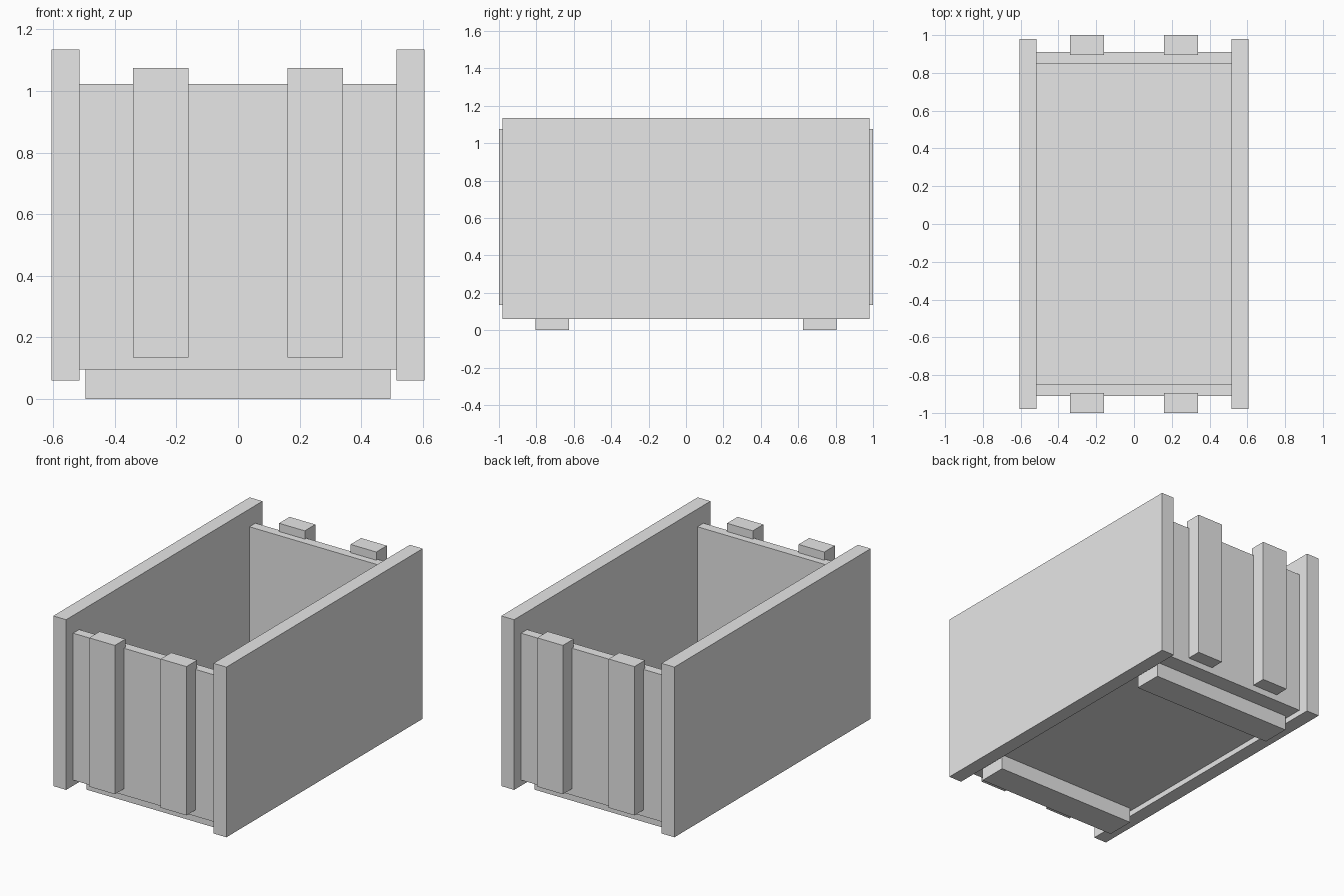
import bpy

cube = bpy.data.objects.get("Cube")
if cube:
    bpy.data.objects.remove(cube, do_unlink=True)

# Single plain material
grey = bpy.data.materials.new("plain_grey")
grey.use_nodes = True
colour = (0.8, 0.8, 0.8, 1)
grey.diffuse_color = colour
grey.node_tree.nodes["Principled BSDF"].inputs["Base Color"].default_value = colour


def board(name, x, y, z):
    """Box board spanning the given (low, high) ranges."""
    bpy.ops.mesh.primitive_cube_add(size=1)
    ob = bpy.context.object
    ob.name = name
    ob.location = [(a + b) / 2 for a, b in (x, y, z)]
    ob.scale = [b - a for a, b in (x, y, z)]
    bpy.ops.object.transform_apply(location=False, rotation=False, scale=True)
    ob.data.materials.append(grey)
    return ob


def span(sign, low, high):
    """Range mirrored to the chosen side."""
    return sorted((sign * low, sign * high))


# Floor between the long sides
board("floor", (-0.515, 0.515), (-0.91, 0.91), (0.095, 0.14))

# Long side boards
for side, s in (("left", 1), ("right", -1)):
    board(side + "_side", span(s, 0.515, 0.605), (-0.98, 0.98), (0.06, 1.135))

# End panels, their upright battens and the runners underneath
for end, e in (("front", -1), ("back", 1)):
    board(end + "_panel", (-0.515, 0.515), span(e, 0.85, 0.91), (0.14, 1.023))
    board(end + "_runner", (-0.495, 0.495), span(e, 0.625, 0.805), (0, 0.095))
    for side, s in (("left", 1), ("right", -1)):
        board(f"{end}_{side}_batten", span(s, 0.16, 0.34),
              span(e, 0.895, 1.0), (0.135, 1.075))
